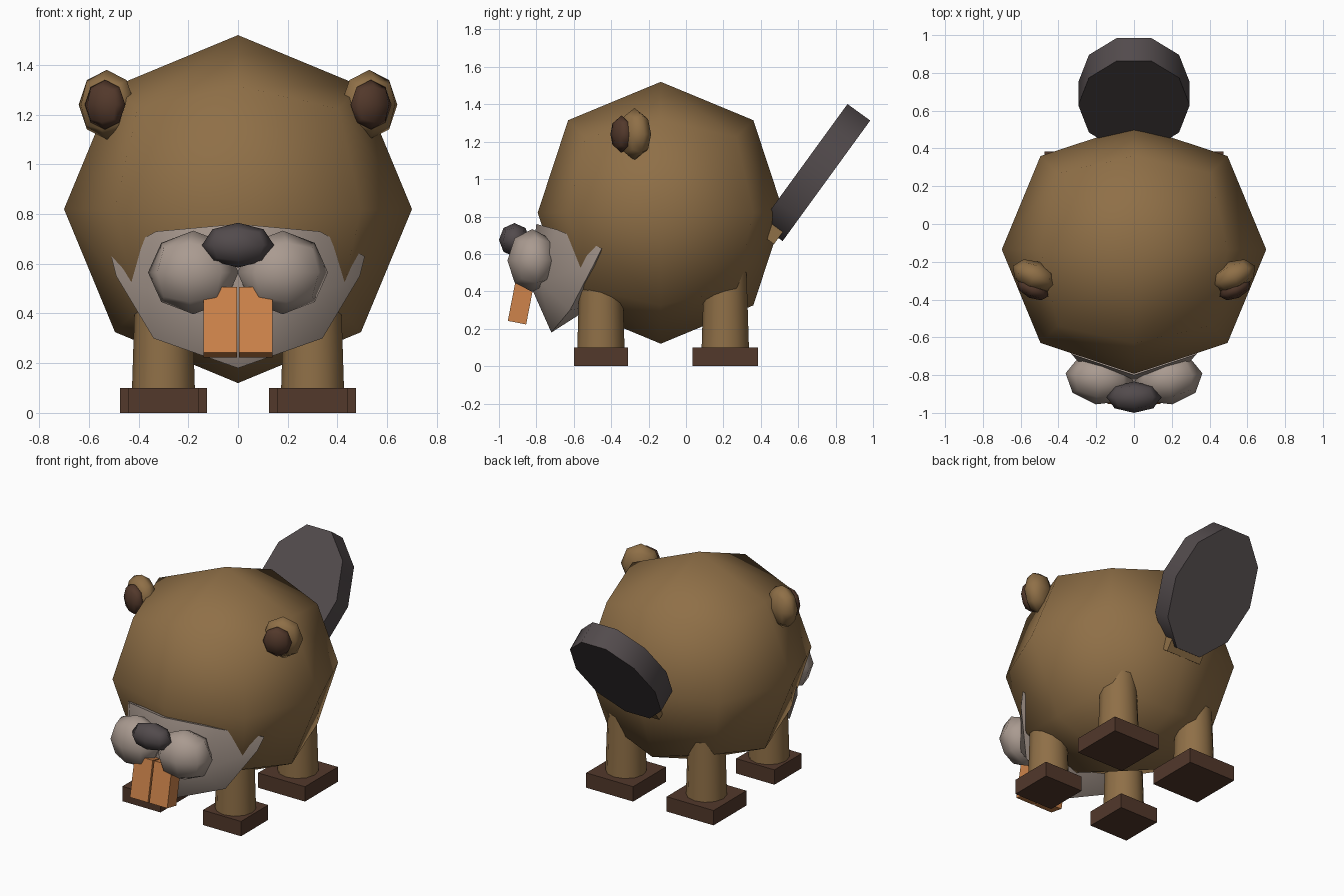
import bpy, bmesh
from math import radians
from mathutils import Matrix, Vector, Euler

cube = bpy.data.objects.get("Cube")
if cube:
    bpy.data.objects.remove(cube, do_unlink=True)


def material(name, colour):
    m = bpy.data.materials.new(name)
    m.use_nodes = True
    m.diffuse_color = (*colour, 1)
    bsdf = m.node_tree.nodes["Principled BSDF"]
    bsdf.inputs["Base Color"].default_value = (*colour, 1)
    bsdf.inputs["Roughness"].default_value = 0.9
    return m


FUR = material("brown fur", (0.275, 0.16, 0.063))
DARK = material("dark brown", (0.085, 0.04, 0.024))
PALE = material("pale muzzle", (0.40, 0.325, 0.28))
ORANGE = material("tooth orange", (0.62, 0.23, 0.07))
GREY = material("charcoal", (0.085, 0.07, 0.073))


def finish(name, bm, mat, loc=(0, 0, 0), rot=(0, 0, 0), smooth=180):
    """Turn a bmesh into a placed object; edges sharper than smooth stay hard."""
    bmesh.ops.recalc_face_normals(bm, faces=bm.faces)
    mesh = bpy.data.meshes.new(name)
    bm.to_mesh(mesh)
    bm.free()
    mesh.materials.append(mat)
    obj = bpy.data.objects.new(name, mesh)
    bpy.context.collection.objects.link(obj)
    obj.location = loc
    obj.rotation_euler = Euler([radians(a) for a in rot])
    bpy.ops.object.select_all(action="DESELECT")
    obj.select_set(True)
    bpy.context.view_layer.objects.active = obj
    if smooth >= 180:
        bpy.ops.object.shade_smooth()
    elif smooth > 0:
        bpy.ops.object.shade_smooth_by_angle(angle=radians(smooth))
    return obj


def ball(name, mat, size, loc, rot=(0, 0, 0), flatten=1):
    """Rounded cube: a once-divided cube pushed out to a sphere."""
    bm = bmesh.new()
    bmesh.ops.create_cube(bm, size=2)
    bmesh.ops.subdivide_edges(bm, edges=bm.edges[:], cuts=1, use_grid_fill=True)
    for v in bm.verts:
        v.co.normalize()
        if abs(v.co.y) > 0.99:
            v.co.y *= flatten
    bmesh.ops.scale(bm, vec=size, verts=bm.verts)
    return finish(name, bm, mat, loc, rot)


def box(name, mat, size, loc, rot=(0, 0, 0)):
    bm = bmesh.new()
    bmesh.ops.create_cube(bm, size=1)
    bmesh.ops.scale(bm, vec=size, verts=bm.verts)
    return finish(name, bm, mat, loc, rot, smooth=0)


def prism(name, mat, sides, radii, depth, loc, rot=(0, 0, 0), stretch=1):
    bm = bmesh.new()
    bmesh.ops.create_cone(bm, cap_ends=True, segments=sides, radius1=radii[0],
                          radius2=radii[1], depth=depth,
                          matrix=Matrix.Rotation(radians(90), 4, "Z"))
    bmesh.ops.scale(bm, vec=(1, stretch, 1), verts=bm.verts)
    return finish(name, bm, mat, loc, rot, smooth=50)


# Body, slightly flattened at front and back
ball("body", FUR, (0.7, 0.7, 0.7), (0, -0.135, 0.82), flatten=0.94)

# Pale lower face wrapped around the front of the body
bm = bmesh.new()
middle = [(0, -0.8, 0.76), (0, -0.84, 0.45), (0, -0.72, 0.18), (0, -0.5, 0.32)]
side = [(0.33, -0.69, 0.73), (0.51, -0.45, 0.63), (0.49, -0.49, 0.55),
        (0.34, -0.62, 0.3), (0.25, -0.78, 0.45)]
points = middle + side + [(-x, y, z) for x, y, z in side]
verts = [bm.verts.new(p) for p in points]
hull = bmesh.ops.convex_hull(bm, input=verts)
bmesh.ops.delete(bm, geom=list(set(hull["geom_interior"])), context="VERTS")
finish("lower_face", bm, PALE, smooth=60)

# Nose
ball("nose", GREY, (0.145, 0.083, 0.09), (0, -0.917, 0.675))

for s, tag in ((1, "left"), (-1, "right")):
    # Cheeks and front teeth
    ball(f"{tag}_cheek", PALE, (0.185, 0.135, 0.168),
         (s * 0.18, -0.822, 0.565), (0, 0, s * 10))
    box(f"{tag}_tooth", ORANGE, (0.134, 0.1, 0.27),
        (s * 0.072, -0.878, 0.365), (-11, 0, 0))
    # Ears
    ball(f"{tag}_ear", FUR, (0.125, 0.08, 0.14),
         (s * 0.528, -0.275, 1.24), (0, 0, s * 25))
    ball(f"{tag}_inner_ear", DARK, (0.09, 0.05, 0.1),
         (s * 0.535, -0.345, 1.24), (0, 0, s * 25))
    # Legs and feet
    for part, y, width, depth in (("front", -0.455, 0.285, 0.29),
                                  ("back", 0.21, 0.35, 0.35)):
        prism(f"{tag}_{part}_leg", FUR, 12, (0.127, 0.112), 0.48,
              (s * 0.3, y, 0.32))
        box(f"{tag}_{part}_foot", DARK, (width, depth, 0.1),
            (s * 0.3, y, 0.05))

# Tail paddle with its root
prism("tail", GREY, 10, (0.295, 0.295), 0.15, (0, 0.69, 1.035),
      (54, 0, 0), stretch=1.42)
box("tail_root", FUR, (0.26, 0.13, 0.12), (0, 0.46, 0.74), (54, 0, 0))
